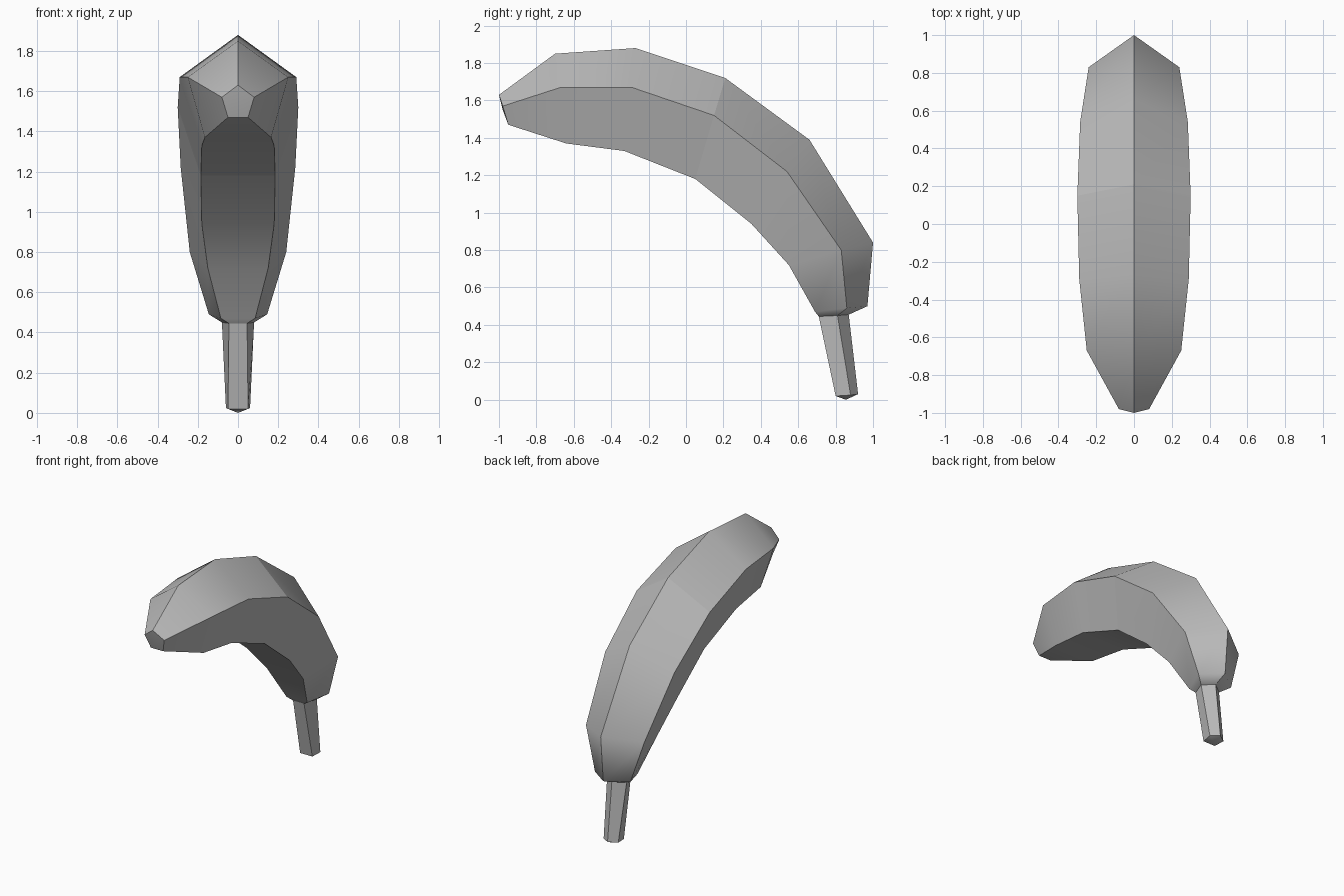
import bpy
import bmesh

if "Cube" in bpy.data.objects:
    bpy.data.objects.remove(bpy.data.objects["Cube"])

peel = bpy.data.materials.new("plain grey")
peel.diffuse_color = (0.5, 0.5, 0.5, 1)
peel.use_nodes = True
peel.node_tree.nodes["Principled BSDF"].inputs["Base Color"].default_value = peel.diffuse_color

# Five-sided sections from blossom tip to stem:
# ridge (y, z), side (x, y, z), belly (x, y, z)
SECTIONS = [
    ((-1.00, 1.63), (0.08, -0.98, 1.57), (0.05, -0.95, 1.47)),
    ((-0.70, 1.85), (0.25, -0.67, 1.67), (0.165, -0.64, 1.37)),
    ((-0.27, 1.88), (0.29, -0.29, 1.67), (0.18, -0.33, 1.33)),
    ((0.21, 1.72), (0.30, 0.15, 1.52), (0.185, 0.05, 1.18)),
    ((0.66, 1.39), (0.285, 0.54, 1.22), (0.18, 0.35, 0.94)),
    ((1.00, 0.84), (0.24, 0.83, 0.80), (0.15, 0.55, 0.72)),
    ((0.97, 0.50), (0.145, 0.86, 0.49), (0.085, 0.69, 0.47)),
    ((0.87, 0.455), (0.08, 0.81, 0.45), (0.045, 0.71, 0.445)),
    ((0.92, 0.03), (0.06, 0.88, 0.025), (0.05, 0.80, 0.02)),
]
SEAM, NECK = 3, 7


def build(name, sections, cap_start=None, cap_end=None):
    """Loft the sections, keeping the lengthwise edges crisp."""
    bm = bmesh.new()
    rings = []
    for (ry, rz), (sx, sy, sz), (bx, by, bz) in sections:
        pts = [(0, ry, rz), (sx, sy, sz), (bx, by, bz), (-bx, by, bz), (-sx, sy, sz)]
        rings.append([bm.verts.new(p) for p in pts])
    for a, b in zip(rings, rings[1:]):
        for i in range(5):
            j = (i + 1) % 5
            bm.faces.new((a[i], a[j], b[j], b[i]))
    # Shallow pointed caps
    for ring, tip in ((rings[0], cap_start), (rings[-1], cap_end)):
        if tip:
            centre = bm.verts.new(tip)
            for i in range(5):
                bm.faces.new((ring[i], ring[(i + 1) % 5], centre))
    bmesh.ops.recalc_face_normals(bm, faces=bm.faces)
    for f in bm.faces:
        f.smooth = True
    for a, b in zip(rings, rings[1:]):
        for u, v in zip(a, b):
            bm.edges.get((u, v)).smooth = False
    for ring in (rings[0], rings[-1]):
        for i in range(5):
            bm.edges.get((ring[i], ring[(i + 1) % 5])).smooth = False
    mesh = bpy.data.meshes.new(name)
    bm.to_mesh(mesh)
    bm.free()
    mesh.materials.append(peel)
    obj = bpy.data.objects.new(name, mesh)
    bpy.context.collection.objects.link(obj)
    return obj


# Front half with blossom tip, rear half, and stem
build("front_half", SECTIONS[:SEAM + 1], cap_start=(0, -0.98, 1.55))
build("rear_half", SECTIONS[SEAM:NECK + 1])
build("stem", SECTIONS[NECK:], cap_end=(0, 0.855, 0.0))
